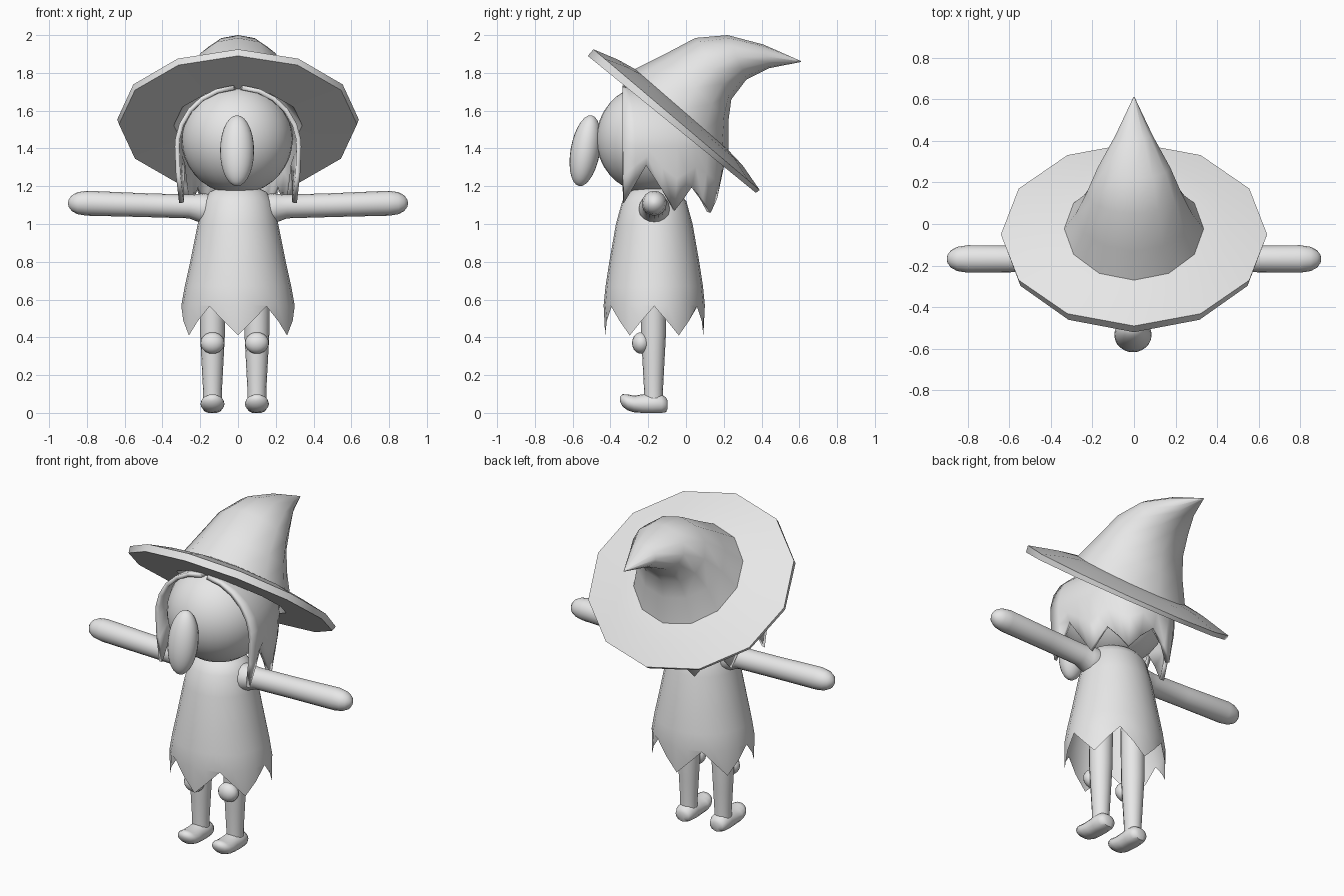
import bpy, bmesh, math
from mathutils import Vector as V

if "Cube" in bpy.data.objects:
    bpy.data.objects.remove(bpy.data.objects["Cube"])

grey = bpy.data.materials.new("plain_grey")
grey.diffuse_color = (0.8, 0.8, 0.8, 1)
grey.use_nodes = True
grey.node_tree.nodes["Principled BSDF"].inputs["Base Color"].default_value = grey.diffuse_color


def finish(name, bm, angle=50, recalc=True):
    if recalc:
        bmesh.ops.recalc_face_normals(bm, faces=bm.faces)
    me = bpy.data.meshes.new(name)
    bm.to_mesh(me)
    bm.free()
    ob = bpy.data.objects.new(name, me)
    bpy.context.collection.objects.link(ob)
    me.materials.append(grey)
    bpy.ops.object.select_all(action='DESELECT')
    ob.select_set(True)
    bpy.context.view_layer.objects.active = ob
    bpy.ops.object.shade_smooth_by_angle(angle=math.radians(angle))
    return ob


def ring(c, u, v, n):
    c, u, v = V(c), V(u), V(v)
    return [c + u * math.cos(2 * math.pi * i / n) + v * math.sin(2 * math.pi * i / n) for i in range(n)]


def loft(name, rings, caps=(True, True), closed=True, angle=50):
    bm = bmesh.new()
    vs = [[bm.verts.new(p) for p in r] for r in rings]
    n = len(vs[0])
    for a, b in zip(vs, vs[1:]):
        for i in range(n if closed else n - 1):
            j = (i + 1) % n
            bm.faces.new((a[i], a[j], b[j], b[i]))
    if caps[0]:
        bm.faces.new(vs[0])
    if caps[1]:
        bm.faces.new(vs[-1])
    return finish(name, bm, angle)


def ball(name, c, size, tilt=0, seg=24):
    bm = bmesh.new()
    bmesh.ops.create_uvsphere(bm, u_segments=seg, v_segments=seg // 2 + 2, radius=1)
    ob = finish(name, bm)
    ob.location, ob.scale, ob.rotation_euler = c, size, (tilt, 0, 0)
    return ob


# Head and long nose
ball("head", (-0.005, -0.18, 1.45), (0.295, 0.295, 0.292), seg=32)
ball("nose", (-0.005, -0.533, 1.388), (0.09, 0.078, 0.19), tilt=math.radians(-10))

# Hat: each ring spans a front point and a back point (y, z) with a half width
HAT = [
    (-0.10, 1.80, 0.18, 1.60, 0.20),    # hollow inside
    (-0.30, 1.715, 0.17, 1.33, 0.34),   # underside of brim
    (-0.52, 1.89, 0.37, 1.165, 0.63),   # brim edge
    (-0.49, 1.925, 0.39, 1.18, 0.64),
    (-0.36, 1.87, 0.30, 1.31, 0.46),
    (-0.27, 1.82, 0.225, 1.39, 0.335),  # crown
    (-0.13, 1.89, 0.225, 1.55, 0.28),
    (0.05, 1.985, 0.24, 1.66, 0.23),
    (0.22, 2.00, 0.32, 1.765, 0.175),
    (0.41, 1.95, 0.44, 1.825, 0.09),
    (0.608, 1.863, 0.61, 1.858, 0.003),
]
loft("hat", [ring((0, (fy + by) / 2, (fz + bz) / 2), (0, (fy - by) / 2, (fz - bz) / 2), (w, 0, 0), 12)
             for fy, fz, by, bz, w in HAT], angle=40)

# Hair hood: half dome open at the front with a jagged lower edge
HEM = [(0, 1.11), (14, 1.31), (32, 1.07), (46, 1.20), (65, 1.06), (90, 1.21)]


def hem_at(a):
    a = min(a, 180 - a)
    for (a0, z0), (a1, z1) in zip(HEM, HEM[1:]):
        if a <= a1:
            return z0 + (z1 - z0) * (a - a0) / (a1 - a0)


angles = []
for (a0, _), (a1, _) in zip(HEM, HEM[1:]):
    angles += [a0, (a0 + a1) / 2]
angles = angles + [90] + [180 - a for a in reversed(angles)]


def hood_point(a, s, z):
    c, sn = math.cos(math.radians(a)), math.sin(math.radians(a))
    x = math.copysign(abs(c) ** 0.85, c) * 0.335 * s
    return V((x, -0.335 + 0.545 * sn * s + 0.02 * max(0, 1.4 - z), z))


rows = []
for phi in (4, 20, 36, 52, 68, 82, 90):
    p = math.radians(phi)
    rows.append([hood_point(a, math.sin(p), 1.41 + 0.325 * math.cos(p)) for a in angles])
for t in (0.5, 1):
    rows.append([hood_point(a, 1 - 0.07 * t * t, 1.41 + (hem_at(a) - 1.41) * t) for a in angles])
hair = loft("hair", rows, caps=(False, False), closed=False)
# keep the hood facing outward, then thicken it inward
if sum((p.normal.dot(p.center - V((0, -0.2, 1.4))) for p in hair.data.polygons)) < 0:
    hair.data.flip_normals()
thick = hair.modifiers.new("thickness", 'SOLIDIFY')
thick.thickness, thick.offset = 0.025, -1

# Dress: flared tube with six pointed tips at the hem
DRESS = [(1.20, 0.09, 0.08), (1.17, 0.15, 0.13), (1.12, 0.185, 0.17), (1.0, 0.213, 0.203),
         (0.8, 0.253, 0.238), (0.67, 0.282, 0.258), (0.57, 0.30, 0.268)]
rows = [ring((0, -0.168, z), (0, -ry, 0), (rx, 0, 0), 24) for z, rx, ry in DRESS]
hem = ring((0, -0.168, 0.57), (0, -0.26, 0), (0.30, 0, 0), 24)
for i, p in enumerate(hem):
    p.z = 0.565 - 0.155 * abs(i % 4 - 2) / 2
rows.append(hem)
loft("dress", rows, caps=(True, False))

# Arms with rounded ends
ARM = [(0.10, 1.08, 0.07), (0.18, 1.08, 0.082), (0.21, 1.085, 0.074), (0.26, 1.093, 0.063),
       (0.5, 1.10, 0.063), (0.8, 1.11, 0.066), (0.85, 1.11, 0.058), (0.88, 1.11, 0.042),
       (0.896, 1.11, 0.02), (0.9, 1.11, 0.005)]
for side, s in (("left", -1), ("right", 1)):
    loft(side + "_arm", [ring((s * x, -0.168, z), (0, r, 0), (0, 0, r), 16) for x, z, r in ARM])

# Legs, knee pads and upturned shoes
LEG = [(0.75, 0.07), (0.42, 0.066), (0.25, 0.057), (0.12, 0.05), (0.05, 0.05)]
SHOE = [(-0.097, 0.052, 0.02, 0.02), (-0.105, 0.05, 0.045, 0.038), (-0.13, 0.055, 0.058, 0.052),
        (-0.18, 0.056, 0.06, 0.056), (-0.23, 0.054, 0.058, 0.052), (-0.275, 0.055, 0.064, 0.044),
        (-0.31, 0.064, 0.06, 0.042), (-0.335, 0.074, 0.045, 0.033), (-0.35, 0.08, 0.015, 0.012)]
for side, x in (("left", -0.135), ("right", 0.1)):
    loft(side + "_leg", [ring((x, -0.172, z), (r, 0, 0), (0, r, 0), 16) for z, r in LEG])
    ball(side + "_knee_pad", (x, -0.237, 0.37), (0.063, 0.049, 0.057), seg=16)
    rows = [ring((x, y, z), (w, 0, 0), (0, 0, h), 16) for y, z, w, h in SHOE]
    for r in rows:
        for p in r:
            p.z = max(p.z, 0.008 if -0.28 < p.y < -0.12 else 0.012) - 0.008
    loft(side + "_shoe", rows)
